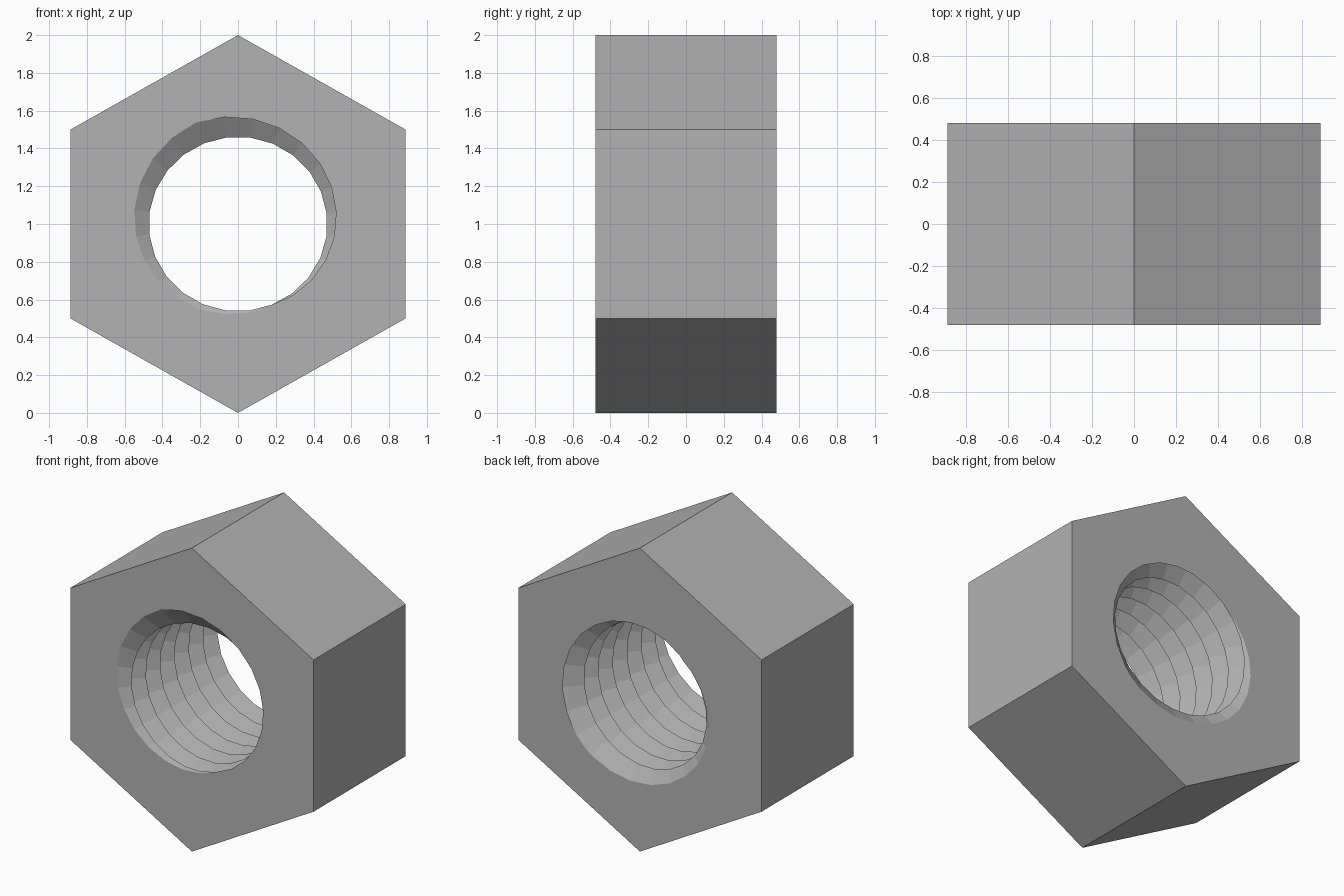
import bpy, bmesh, math

if "Cube" in bpy.data.objects:
    bpy.data.objects.remove(bpy.data.objects["Cube"])

HALF = 0.48            # half thickness of the nut
STRETCH = 1.024        # slight widening in x
SEG = 24               # segments per thread turn
TURNS = 6.44           # thread turns through the nut
PITCH = 2 * HALF / TURNS
CREST, ROOT = 0.462, 0.58
PHASE = math.radians(112)   # where the groove meets the front face

steel = bpy.data.materials.new("grey_steel")
steel.diffuse_color = (0.45, 0.45, 0.45, 1)
steel.use_nodes = True
steel.node_tree.nodes["Principled BSDF"].inputs["Base Color"].default_value = steel.diffuse_color


def make_object(name, bm):
    bmesh.ops.recalc_face_normals(bm, faces=bm.faces)
    mesh = bpy.data.meshes.new(name)
    bm.to_mesh(mesh)
    bm.free()
    mesh.materials.append(steel)
    ob = bpy.data.objects.new(name, mesh)
    bpy.context.collection.objects.link(ob)
    return ob


# Hexagonal body, corner up
bm = bmesh.new()
ring = [bm.verts.new((STRETCH * math.sin(k * math.pi / 3), -HALF,
                      1 + math.cos(k * math.pi / 3))) for k in range(6)]
face = bm.faces.new(ring)
out = bmesh.ops.extrude_face_region(bm, geom=[face], use_keep_orig=True)
bmesh.ops.translate(bm, vec=(0, 2 * HALF, 0),
                    verts=[g for g in out["geom"] if isinstance(g, bmesh.types.BMVert)])
nut = make_object("hex_nut", bm)

# Threaded cutter: alternating crest and root helices, running past both ends
bm = bmesh.new()


def helix_point(i, radius, shift):
    a = PHASE - 2 * math.pi * i / SEG
    y = -HALF + PITCH * (i / SEG + shift)
    return bm.verts.new((STRETCH * radius * math.cos(a), y, 1 + radius * math.sin(a)))


steps = range(-3 * SEG, int((TURNS + 4) * SEG))
root = [helix_point(i, ROOT, 0) for i in steps]
crest = [helix_point(i, CREST, -0.5) for i in steps]
for i in range(len(root) - 1):
    bm.faces.new((crest[i], crest[i + 1], root[i + 1], root[i]))
    if i + SEG + 1 < len(root):
        bm.faces.new((root[i], root[i + 1], crest[i + SEG + 1], crest[i + SEG]))

# Close both ends of the cutter with fans
rim = [e for e in bm.edges if e.is_boundary]
for sign in (-1, 1):
    tip = bm.verts.new((0, sign * (HALF + 4.5 * PITCH), 1))
    for e in rim:
        if e.verts[0].co.y * sign > 0:
            bm.faces.new((e.verts[0], e.verts[1], tip))
cutter = make_object("thread_cutter", bm)
cutter.hide_render = True
cutter.hide_viewport = True

cut = nut.modifiers.new("threaded_hole", 'BOOLEAN')
cut.operation = 'DIFFERENCE'
cut.solver = 'EXACT'
cut.object = cutter
